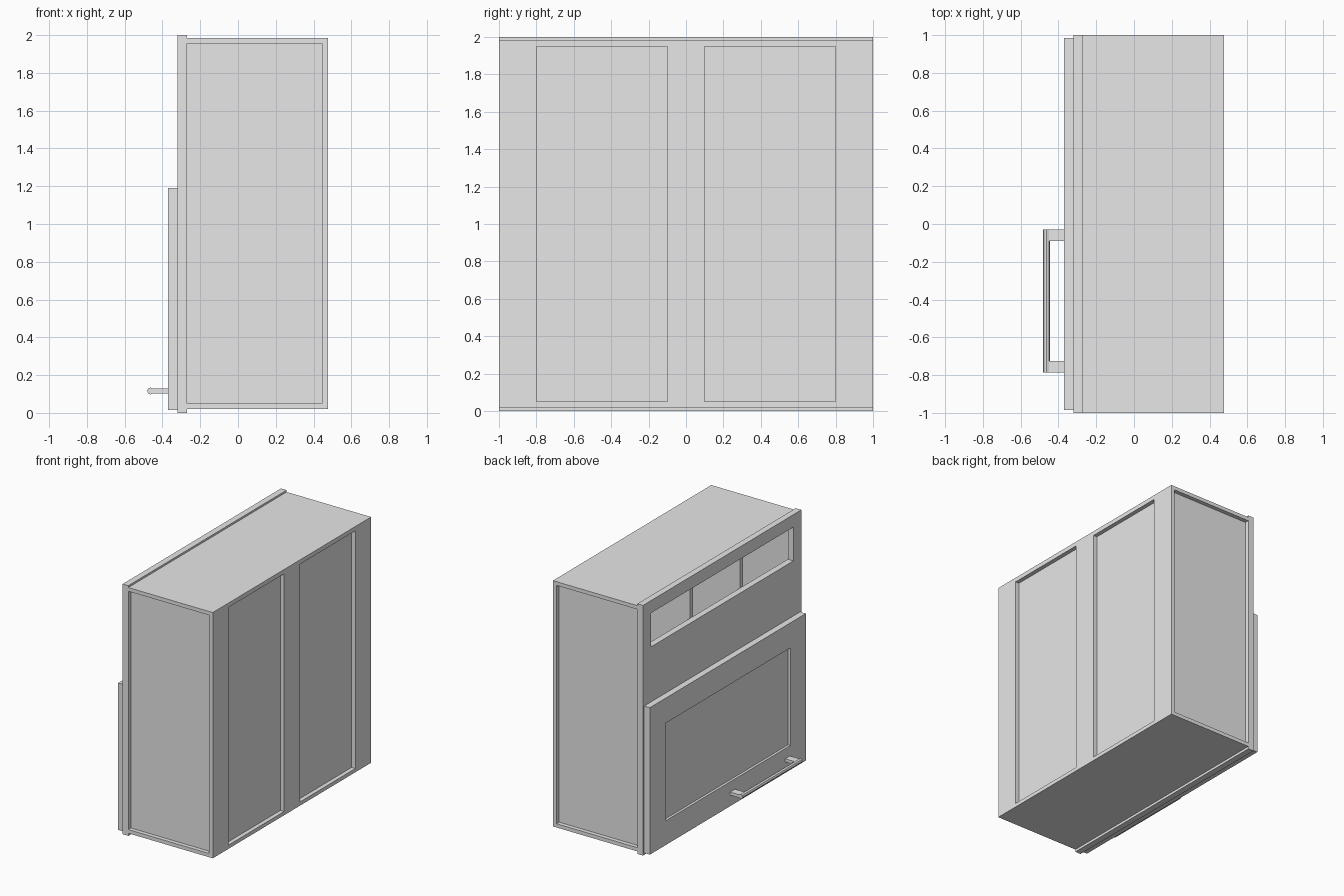
import bpy
import math

default = bpy.data.objects.get("Cube")
if default:
    bpy.data.objects.remove(default, do_unlink=True)

GREY = (0.8, 0.8, 0.8, 1.0)
mat = bpy.data.materials.new("light_grey")
mat.use_nodes = True
mat.diffuse_color = GREY
mat.node_tree.nodes["Principled BSDF"].inputs["Base Color"].default_value = GREY


def box(name, x, y, z):
    """Box from (min, max) ranges on each axis."""
    bpy.ops.mesh.primitive_cube_add(size=1)
    ob = bpy.context.object
    ob.name = name
    for v in ob.data.vertices:
        v.co = [r[0] + (c + 0.5) * (r[1] - r[0]) for c, r in zip(v.co, (x, y, z))]
    ob.data.materials.append(mat)
    return ob


def cut(ob, x, y, z):
    """Subtract a box and discard the cutter."""
    cutter = box("cutter", x, y, z)
    cutter.hide_render = True
    mod = ob.modifiers.new("cut", 'BOOLEAN')
    mod.operation = 'DIFFERENCE'
    mod.solver = 'EXACT'
    mod.object = cutter
    bpy.context.view_layer.objects.active = ob
    bpy.ops.object.modifier_apply(modifier=mod.name)
    bpy.data.objects.remove(cutter, do_unlink=True)


# Carcass: hollow box, open towards -x, with recessed side and back panels
carcass = box("carcass", (-0.27, 0.477), (-1, 1), (0.02, 1.985))
cut(carcass, (-0.4, 0.41), (-0.93, 0.93), (0.05, 1.955))
for s in (-1, 1):
    cut(carcass, (-0.4, 0.445), sorted((s * 0.967, s * 1.1)), (0.05, 1.955))
    cut(carcass, (0.444, 0.6), sorted((s * 0.1, s * 0.8)), (0.05, 1.95))

# Face panel with the long opening near the top
face = box("face_panel", (-0.32, -0.27), (-1, 1), (0, 2))
cut(face, (-0.4, -0.2), (-0.9, 0.9), (1.63, 1.9))

# Shelf and the two dividers of the open compartments
box("shelf", (-0.27, 0.41), (-0.93, 0.93), (1.18, 1.22))
for side, y in (("right", -0.317), ("left", 0.317)):
    box("divider_" + side, (-0.27, 0.41), (y - 0.019, y + 0.019), (1.22, 1.955))

# Door with a shallow inset panel
door = box("door", (-0.37, -0.32), (-0.985, 0.985), (0.015, 1.19))
cut(door, (-0.5, -0.35), (-0.79, 0.79), (0.21, 0.99))

# Handle: two flat posts and an eight-sided bar
for name, y in (("handle_post_inner", (-0.09, -0.03)),
                ("handle_post_outer", (-0.785, -0.725))):
    box(name, (-0.464, -0.37), y, (0.103, 0.128))
bpy.ops.mesh.primitive_cylinder_add(vertices=8, radius=0.018, depth=0.755,
                                    location=(-0.463, -0.4075, 0.116),
                                    rotation=(math.pi / 2, 0, 0))
bar = bpy.context.object
bar.name = "handle_bar"
bar.data.materials.append(mat)
